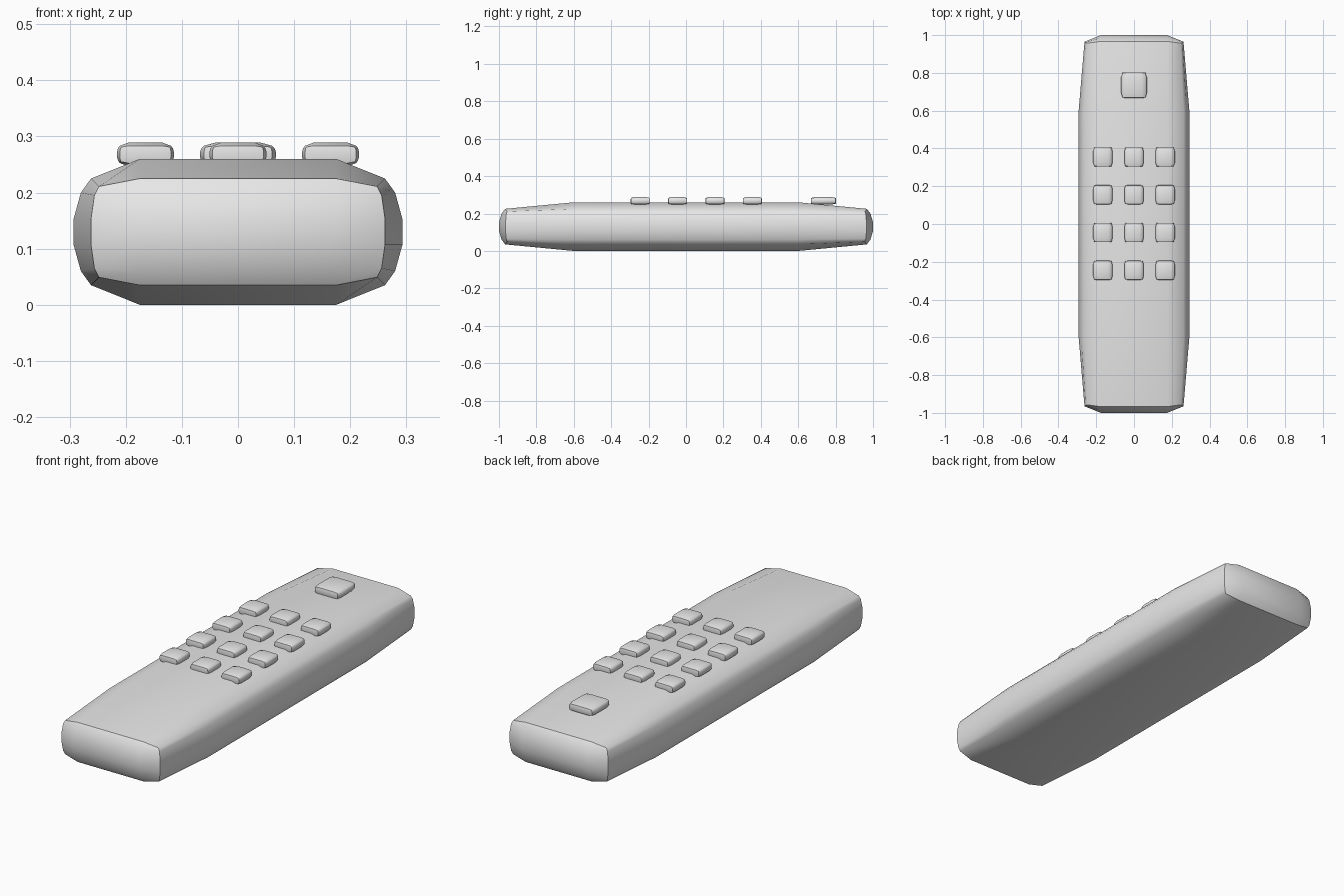
import bpy, bmesh
from mathutils import Vector

if "Cube" in bpy.data.objects:
    bpy.data.objects.remove(bpy.data.objects["Cube"])

grey = bpy.data.materials.new("light_grey")
grey.diffuse_color = (0.8, 0.8, 0.8, 1)
grey.use_nodes = True
grey.node_tree.nodes["Principled BSDF"].inputs["Base Color"].default_value = grey.diffuse_color

# Upper-right quarter of each cross-section, (x, y, z) from the block centre
MID = [(.175, .6, .13), (.262, .6, .095), (.280, .6, .070), (.293, .6, .023)]
END = [(.175, .967, .095), (.248, .957, .081), (.256, .961, .065), (.262, .965, .023)]
CAP = [(.175, .986, .070), (.175, 1.0, .023)]


def pillow_block(name, centre, half):
    """Block with bulging faces, scaled to the given half sizes."""
    bm = bmesh.new()
    scale = Vector((half[0] / .293, half[1], half[2] / .13))

    def vert(p, sx, sy, sz):
        q = Vector((p[0] * sx, p[1] * sy, p[2] * sz))
        return bm.verts.new(q * scale)

    def ring(quarter, sy):
        pts = [vert(p, 1, sy, 1) for p in quarter]
        pts += [vert(p, 1, sy, -1) for p in reversed(quarter)]
        pts += [vert(p, -1, sy, -1) for p in quarter]
        pts += [vert(p, -1, sy, 1) for p in reversed(quarter)]
        return pts

    rings = [ring(END, -1), ring(MID, -1), ring(MID, 1), ring(END, 1)]
    for a, b in zip(rings, rings[1:]):
        for i in range(16):
            j = (i + 1) % 16
            bm.faces.new((a[i], a[j], b[j], b[i]))

    # Bulged end caps
    for r, sy in ((rings[0], -1), (rings[3], 1)):
        def column(sx):
            return ([vert(p, sx, sy, 1) for p in CAP]
                    + [vert(p, sx, sy, -1) for p in reversed(CAP)])
        cols = [r[1:7],
                [r[0]] + column(1) + [r[7]],
                [r[15]] + column(-1) + [r[8]],
                r[14:8:-1]]
        for a, b in zip(cols, cols[1:]):
            for k in range(5):
                bm.faces.new((a[k], a[k + 1], b[k + 1], b[k]))

    bmesh.ops.recalc_face_normals(bm, faces=bm.faces)
    mesh = bpy.data.meshes.new(name)
    bm.to_mesh(mesh)
    bm.free()
    mesh.materials.append(grey)
    obj = bpy.data.objects.new(name, mesh)
    obj.location = centre
    bpy.context.collection.objects.link(obj)
    bpy.ops.object.select_all(action='DESELECT')
    obj.select_set(True)
    bpy.context.view_layer.objects.active = obj
    bpy.ops.object.shade_smooth_by_angle(angle=0.7)
    return obj


# Remote body
pillow_block("remote_body", (0, 0, .13), (.293, 1, .13))

# Keypad, four rows of three
for row, y in enumerate((.355, .155, -.045, -.245)):
    for col, x in enumerate((-.165, 0, .165)):
        pillow_block(f"key_{row + 1}_{col + 1}", (x, y, .268), (.051, .051, .021))

# Large power button
pillow_block("power_button", (0, .735, .268), (.068, .068, .021))
